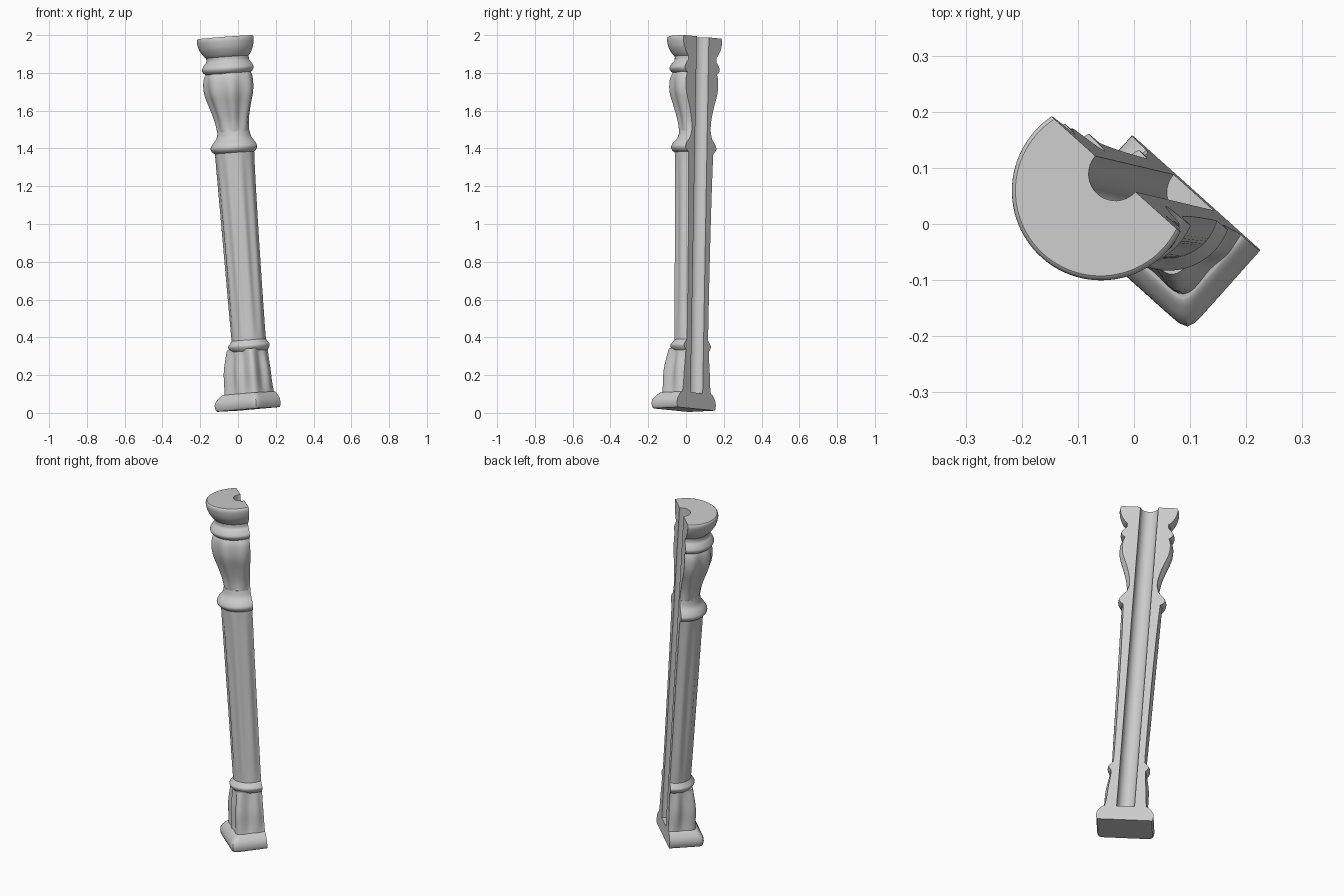
import bpy
import bmesh
import math
from mathutils import Matrix, Vector

cube = bpy.data.objects.get("Cube")
if cube:
    bpy.data.objects.remove(cube)

# Leaning frame: local x runs along the flat back, local y points out of it
axis = Vector((-0.148, 0.035, 2)).normalized()
side = Vector((0.746, -0.666, 0))
side = (side - axis * side.dot(axis)).normalized()
back = axis.cross(side)
FRAME = Matrix.Translation((0.086, 0.025, 0.02)) @ Matrix((side, back, axis)).transposed().to_4x4()
BACK = 0.04
SEGMENTS = 96

stone = bpy.data.materials.new("grey stone")
stone.use_nodes = True
stone.diffuse_color = (0.6, 0.6, 0.6, 1)
stone.node_tree.nodes["Principled BSDF"].inputs["Base Color"].default_value = (0.6, 0.6, 0.6, 1)


def add_object(name, bm):
    mesh = bpy.data.meshes.new(name)
    bmesh.ops.recalc_face_normals(bm, faces=bm.faces)
    bm.to_mesh(mesh)
    bm.free()
    ob = bpy.data.objects.new(name, mesh)
    bpy.context.collection.objects.link(ob)
    ob.matrix_world = FRAME
    mesh.materials.append(stone)
    return ob


def smooth_profile(points, steps):
    """Catmull-Rom interpolation of (radius, height) points."""
    pts = [Vector(p) for p in points]
    pts = [pts[0]] + pts + [pts[-1]]
    out = []
    for a, b, c, d in zip(pts, pts[1:], pts[2:], pts[3:]):
        for i in range(steps):
            t = i / steps
            out.append(b + (c - a) * t / 2 + (a * 2 - b * 5 + c * 4 - d) * t * t / 2
                       + (b * 3 - a - c * 3 + d) * t ** 3 / 2)
    return out + [pts[-1]]


def lathe(name, points, power=2, lobes=0, depth=0, steps=4):
    """Turned part; power squares its section, lobes carve vertical ribs."""
    profile = smooth_profile(points, steps)
    low, high = profile[0].y, profile[-1].y
    bm = bmesh.new()
    rings = []
    for r, z in profile:
        fade = math.sin(math.pi * (z - low) / (high - low)) ** 0.5 if low < z < high else 0
        ring = []
        for i in range(SEGMENTS):
            a = math.tau * i / SEGMENTS
            c, s = math.cos(a), math.sin(a)
            radius = r / (abs(c) ** power + abs(s) ** power) ** (1 / power)
            radius += depth * fade * (math.cos(lobes * a) - 0.5)
            ring.append(bm.verts.new((radius * c, radius * s, z)))
        rings.append(ring)
    for lower, upper in zip(rings, rings[1:]):
        for i in range(SEGMENTS):
            j = (i + 1) % SEGMENTS
            bm.faces.new((lower[i], lower[j], upper[j], upper[i]))
    bm.faces.new(rings[0])
    bm.faces.new(rings[-1])
    return add_object(name, bm)


# Cutters: the flat back and the rounded channel along it
bm = bmesh.new()
bmesh.ops.create_cube(bm, size=1, matrix=Matrix.Translation((0, BACK + 0.5, 1))
                      @ Matrix.Diagonal((2, 1, 4, 1)))
back_cutter = add_object("back_cutter", bm)
bm = bmesh.new()
bmesh.ops.create_cone(bm, cap_ends=True, segments=32, radius1=0.048, radius2=0.048,
                      depth=2, matrix=Matrix.Translation((0, BACK, 1.08)))
channel_cutter = add_object("channel_cutter", bm)

parts = [
    # Square foot with a sloped top edge
    lathe("base_slab", [(0.146, 0), (0.152, 0.012), (0.152, 0.045), (0.128, 0.078), (0.118, 0.085)],
          power=16, steps=2),
    # Carved square block
    lathe("pedestal", [(0.118, 0.075), (0.115, 0.12), (0.112, 0.2), (0.104, 0.26), (0.094, 0.32)],
          power=7, lobes=8, depth=0.008, steps=6),
    lathe("lower_ring", [(0.094, 0.305), (0.108, 0.32), (0.114, 0.337), (0.104, 0.352), (0.09, 0.37)]),
    # Tapered fluted shaft
    lathe("shaft", [(0.093, 0.36), (0.097, 0.7), (0.102, 1.05), (0.108, 1.375)],
          lobes=10, depth=0.004, steps=6),
    lathe("upper_ring", [(0.106, 1.36), (0.122, 1.372), (0.129, 1.39), (0.118, 1.412),
                         (0.095, 1.44), (0.086, 1.475)]),
    # Ribbed bulb
    lathe("leaf_bulb", [(0.086, 1.47), (0.094, 1.53), (0.114, 1.6), (0.136, 1.67),
                        (0.141, 1.72), (0.136, 1.76), (0.122, 1.79)],
          lobes=8, depth=0.007, steps=5),
    lathe("neck_ring", [(0.122, 1.78), (0.138, 1.793), (0.144, 1.81), (0.132, 1.832),
                        (0.118, 1.85), (0.118, 1.88)]),
    # Dished cap
    lathe("cap", [(0.118, 1.87), (0.132, 1.885), (0.15, 1.915), (0.159, 1.95), (0.158, 1.968), (0.152, 1.975)]),
]

for part in parts:
    cutters = [back_cutter] if part.name == "base_slab" else [back_cutter, channel_cutter]
    for cutter in cutters:
        mod = part.modifiers.new(cutter.name, 'BOOLEAN')
        mod.operation = 'DIFFERENCE'
        mod.solver = 'EXACT'
        mod.object = cutter
bpy.context.view_layer.update()

# Bake the cuts, then shade smooth with sharp edges kept
graph = bpy.context.evaluated_depsgraph_get()
baked = [bpy.data.meshes.new_from_object(p.evaluated_get(graph)) for p in parts]
for part, mesh in zip(parts, baked):
    part.modifiers.clear()
    part.data = mesh
for cutter in (back_cutter, channel_cutter):
    bpy.data.objects.remove(cutter)
bpy.ops.object.select_all(action='DESELECT')
for part in parts:
    part.select_set(True)
bpy.context.view_layer.objects.active = parts[0]
bpy.ops.object.shade_smooth_by_angle(angle=math.radians(35))
